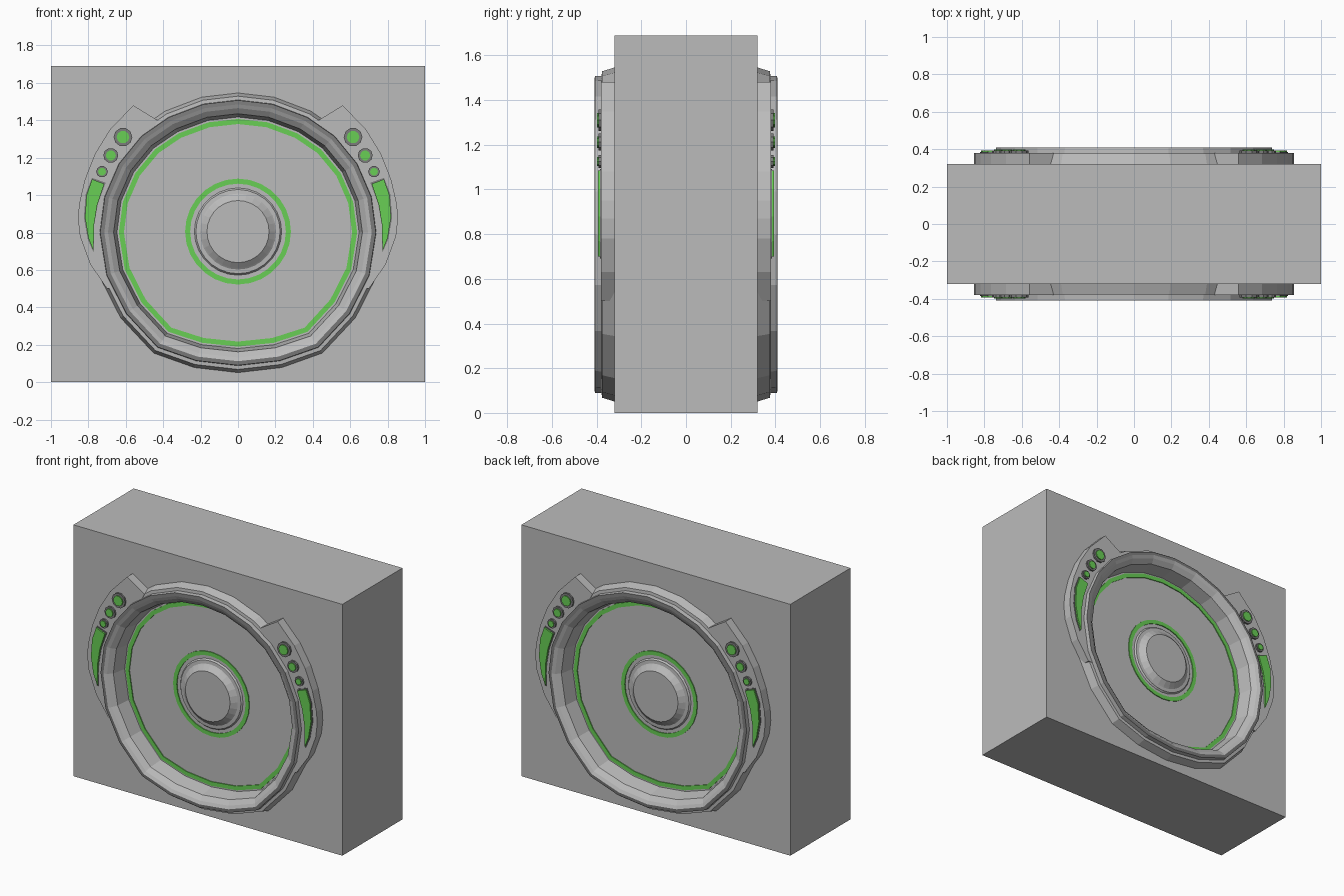
import bpy, bmesh, math

if "Cube" in bpy.data.objects:
    bpy.data.objects.remove(bpy.data.objects["Cube"])

CZ = 0.80          # height of the dial centre
FLOOR = 0.28       # depth of the recessed dial face


def material(name, rgb):
    m = bpy.data.materials.new(name)
    m.diffuse_color = (*rgb, 1)
    m.use_nodes = True
    m.node_tree.nodes["Principled BSDF"].inputs["Base Color"].default_value = m.diffuse_color
    return m


GREY = material("body grey", (0.50, 0.50, 0.50))
DARK = material("dark grey", (0.20, 0.20, 0.20))
GREEN = material("bright green", (0.14, 0.62, 0.09))

# Slightly squashed dial outline: (angle, radius) for the right half
HALF = [(-90, .61), (-72, .62), (-55, .648), (-36, .637), (-18, .637), (0, .637), (15, .637),
        (30, .634), (45, .628), (59, .618), (75, .61), (90, .607)]
DIAL = HALF + [(180 - a, r) for a, r in HALF[-2:0:-1]]
ROUND = [(i * 360 / 28, 0) for i in range(28)]


def finish(name, bm, mats, mirror_x=False, mirror_y=True):
    bmesh.ops.recalc_face_normals(bm, faces=bm.faces)
    me = bpy.data.meshes.new(name)
    bm.to_mesh(me)
    bm.free()
    for m in mats:
        me.materials.append(m)
    ob = bpy.data.objects.new(name, me)
    bpy.context.collection.objects.link(ob)
    if mirror_x or mirror_y:
        mod = ob.modifiers.new("both sides", 'MIRROR')
        mod.use_axis = (mirror_x, mirror_y, False)
        mod.use_mirror_merge = False
    return ob


def sweep(name, outline, profile, mats, dark_band=None, cap=False, cz=CZ):
    """Sweep (radius offset, depth) points around an outline facing -y."""
    bm = bmesh.new()
    loops = []
    for dr, y in profile:
        loops.append([bm.verts.new(((r + dr) * math.cos(math.radians(a)), -y,
                                    cz + (r + dr) * math.sin(math.radians(a))))
                      for a, r in outline])
    n = len(outline)
    for k in range(len(loops) - 1):
        for i in range(n):
            j = (i + 1) % n
            f = bm.faces.new((loops[k][i], loops[k][j], loops[k + 1][j], loops[k + 1][i]))
            f.material_index = 1 if k == dark_band else 0
    if cap:
        bm.faces.new(loops[-1])
    return finish(name, bm, mats)


def plate(name, pts, y0, y1, mat, mirror=True):
    """Extrude an (x, z) outline from depth y0 to y1 on the front."""
    bm = bmesh.new()
    a = [bm.verts.new((x, -y0, z)) for x, z in pts]
    b = [bm.verts.new((x, -y1, z)) for x, z in pts]
    bm.faces.new(a)
    bm.faces.new(b)
    for i in range(len(pts)):
        j = (i + 1) % len(pts)
        bm.faces.new((a[i], a[j], b[j], b[i]))
    return finish(name, bm, [mat], mirror, mirror)


def dial_point(angle, dr):
    a = math.radians(angle)
    return ((.635 + dr) * math.cos(a), CZ + (.635 + dr) * math.sin(a))


# Main block with a shallow dial recess cut in front and back
block = plate("main_block", [(-1, 0), (1, 0), (1, 1.69), (-1, 1.69)], .32, -.32, GREY, False)
hole = [((r + .04) * math.cos(math.radians(a)), CZ + (r + .04) * math.sin(math.radians(a)))
        for a, r in DIAL]
for side in (1, -1):
    cutter = plate("recess_cutter", hole, side * FLOOR, side * .5, GREY, False)
    mod = block.modifiers.new("recess", 'BOOLEAN')
    mod.operation, mod.solver, mod.object = 'DIFFERENCE', 'EXACT', cutter
    cutter.hide_render = True
    cutter.hide_viewport = True

# Raised surround with dark rim and sloping inner wall
sweep("dial_surround", DIAL,
      [(.142, .31), (.122, .376), (.102, .378), (.100, .408), (.078, .410),
       (.058, .400), (.028, .375), (.010, FLOOR - .002)], [GREY, DARK], dark_band=3)

# Green light rings on the dial face
sweep("outer_light_ring", DIAL, [(0, FLOOR - .002), (0, .286), (-.027, .286), (-.027, FLOOR - .002)],
      [GREEN])
sweep("inner_light_ring", ROUND, [(.283, FLOOR - .002), (.283, .286), (.256, .286),
                                  (.256, FLOOR - .002)], [GREEN], cz=.805)

# Centre hub
sweep("centre_hub", ROUND, [(.235, FLOOR - .002), (.225, .29), (.203, .292), (.195, .298),
                            (.166, .322)], [GREY], cap=True, cz=.805)

# Side ears, joined to the surround
ear = [(.43, 1.40), (.56, 1.48), (.685, 1.35), (.765, 1.22), (.82, 1.08), (.85, .95), (.855, .87),
       (.845, .78), (.79, .63), (.70, .50)]
ear += [dial_point(a, .075) for a in (-25, -10, 10, 30, 50)]
plate("side_ear", ear, .31, .38, GREY)

# Round lamps on each ear
for x, z, r in ((.615, 1.31, .050), (.680, 1.212, .040), (.727, 1.125, .031)):
    for part, rad, y, mat in (("lamp_rim", r, .392, DARK), ("lamp_light", r * .68, .399, GREEN)):
        plate(part, [(x + rad * math.cos(i * math.pi / 5), z + rad * math.sin(i * math.pi / 5))
                     for i in range(10)], .375, y, mat)

# Tapered light strip below the lamps
strip = [(.78, 1.085), (.715, 1.06), (.752, .95), (.770, .84), (.772, .70), (.80, .77),
         (.818, .88), (.810, 1.0)]
plate("strip_light", strip, .375, .394, GREEN)
plate("strip_frame", [(.772 + (x - .772) * 1.13, .90 + (z - .90) * 1.04) for x, z in strip],
      .375, .384, DARK)
